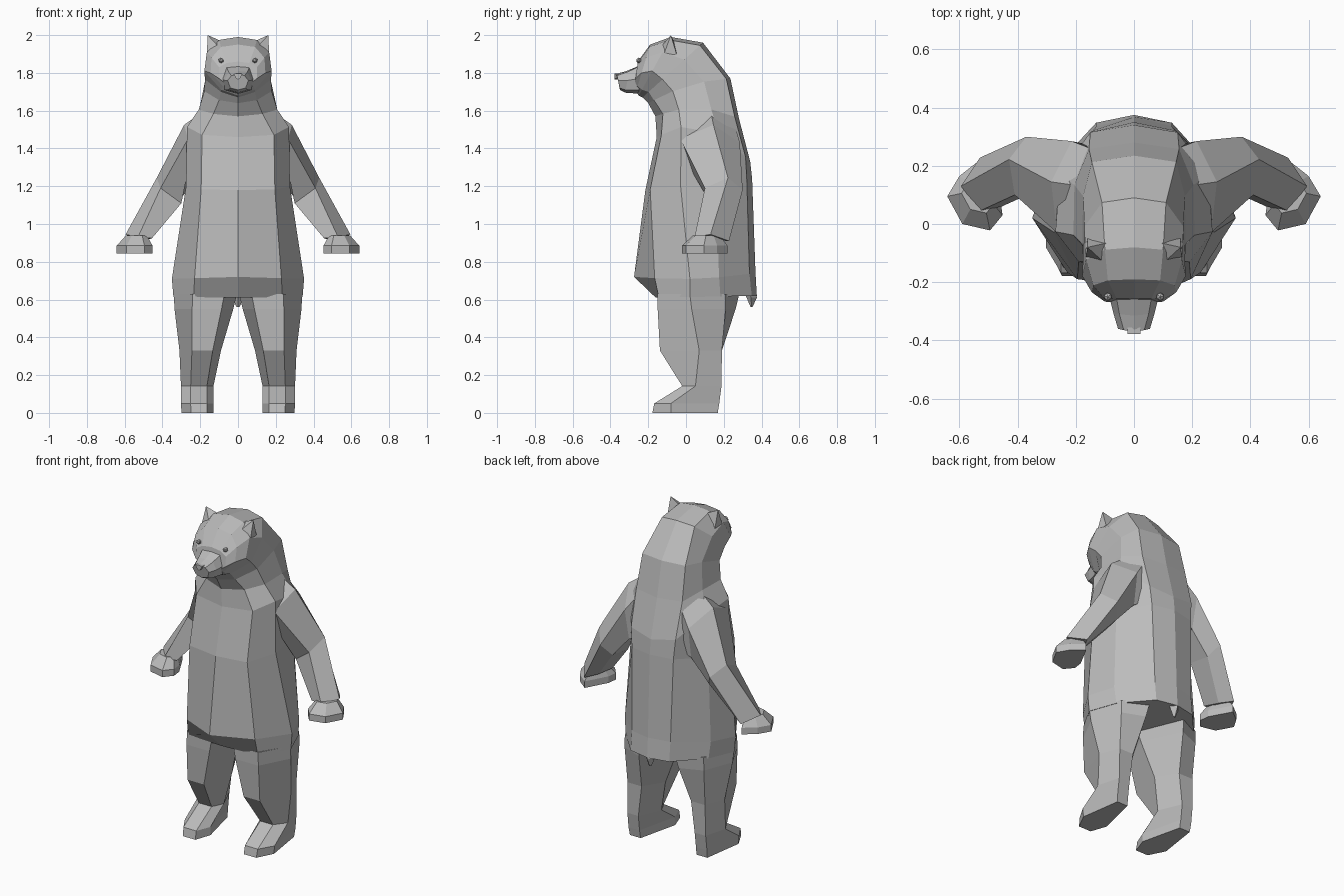
import bpy, bmesh, math
from mathutils import Vector

fur = bpy.data.materials.new("grey_fur")
fur.diffuse_color = (0.5, 0.5, 0.5, 1)


def finish(name, bm, mirror=True):
    """Turn a bmesh into a flat-shaded object, mirrored across x = 0."""
    if mirror:
        geom = bm.verts[:] + bm.edges[:] + bm.faces[:]
        bmesh.ops.mirror(bm, geom=geom, axis='X', merge_dist=0.0005)
    bmesh.ops.recalc_face_normals(bm, faces=bm.faces[:])
    me = bpy.data.meshes.new(name)
    bm.to_mesh(me)
    bm.free()
    me.materials.append(fur)
    ob = bpy.data.objects.new(name, me)
    bpy.context.collection.objects.link(ob)


def loft(name, rings, half=False):
    """Skin a list of rings; half rings run from centre to centre and are completed."""
    bm = bmesh.new()
    if half:
        rings = [r + [(-x, y, z) for x, y, z in r[-2:0:-1]] for r in rings]
    rows = [[bm.verts.new(p) for p in r] for r in rings]
    n = len(rows[0])
    for a, b in zip(rows, rows[1:]):
        for i in range(n):
            j = (i + 1) % n
            bm.faces.new((a[i], a[j], b[j], b[i]))
    bm.faces.new(rows[0])
    bm.faces.new(rows[-1][::-1])
    finish(name, bm, not half)


def trunk_ring(yf, zf, yb, zb, rise, panel, side, flank, back, t1, t2, t3):
    """Half section from belly centre to spine; t is the share of the way back."""
    ts = (0, t1, t2, t3, .95, 1)
    xs = (0, panel, side, flank, back, 0)
    return [(x, yf + (yb - yf) * t, zf + (zb - zf) * t + rise * math.sin(math.pi * t))
            for x, t in zip(xs, ts)]


def leg_ring(z, xi, xo, yf, ym, yb):
    """Six-sided leg section between an inner and outer x."""
    def at(f):
        return xi + (xo - xi) * f
    rump = max(0, z - .33) * .24
    return [(at(.2), yf, z), (at(.7), yf, z), (xo, ym, z),
            (at(.78), yb, z), (at(.35), yb + rump, z), (xi, ym, z)]


# Torso, neck and skull: front y z, back y z, rise, four widths, three shares
loft("body", [trunk_ring(*r) for r in (
    (-.16, .61, .375, .62, 0, .235, .342, .28, .13, .03, .34, .64),
    (-.275, .72, .368, .74, -.02, .23, .35, .29, .13, .17, .46, .70),
    (-.215, 1.18, .35, 1.24, 0, .195, .275, .26, .14, .045, .33, .66),
    (-.155, 1.46, .34, 1.33, .12, .19, .27, .255, .15, .05, .26, .66),
    (-.162, 1.57, .28, 1.56, .05, .13, .208, .205, .155, .09, .28, .67),
    (-.20, 1.64, .235, 1.77, .03, .10, .178, .175, .145, .07, .3, .68),
    (-.23, 1.67, .09, 1.96, 0, .09, .175, .17, .11, .1, .33, .69),
    (-.25, 1.68, -.08, 1.99, 0, .09, .178, .165, .10, .1, .42, .74),
    (-.265, 1.70, -.19, 1.95, 0, .08, .145, .14, .09, .12, .4, .72),
    (-.275, 1.71, -.255, 1.86, 0, .06, .10, .10, .06, .2, .4, .8))], half=True)

# Muzzle and nose
loft("muzzle", [
    [(0, -.25, 1.69), (.07, -.25, 1.71), (.085, -.25, 1.77), (.06, -.255, 1.83), (0, -.255, 1.835)],
    [(0, -.32, 1.695), (.05, -.32, 1.71), (.07, -.31, 1.76), (.05, -.31, 1.805), (0, -.315, 1.81)],
    [(0, -.35, 1.71), (.04, -.35, 1.72), (.055, -.36, 1.76), (.035, -.365, 1.785), (0, -.37, 1.795)],
], half=True)
loft("nose", [[(0, y, 1.765), (.011, y, 1.77), (.023, y, 1.795), (0, y, 1.797)]
              for y in (-.355, -.379)], half=True)

# Arms: each section runs outer, front, inner, inner back, back
loft("arms", [
    [(.18, .13, 1.60), (.18, -.02, 1.49), (.18, .05, 1.27), (.14, .27, 1.28), (.15, .26, 1.52)],
    [(.285, .145, 1.525), (.265, -.03, 1.45), (.265, .03, 1.28), (.21, .25, 1.24), (.215, .285, 1.43)],
    [(.43, .222, 1.245), (.41, .10, 1.19), (.30, .13, 1.11), (.325, .245, 1.11), (.37, .30, 1.18)],
    [(.595, .13, .945), (.53, .045, .93), (.455, .06, .925), (.485, .15, .915), (.53, .228, .91)],
])

# Front paws: one outline, drawn in towards the wrist at the top
paw = [(.642, .095), (.59, 0), (.495, -.022), (.452, .03), (.46, .09), (.53, .22), (.60, .165)]
loft("front_paws", [[(x + (.525 - x) * f, y + (.12 - y) * f, z) for x, y in paw]
                    for z, f in ((.94, .42), (.885, 0), (.845, 0))])

# Legs running down into the feet: height, inner and outer x, front, middle and back y
loft("legs", [leg_ring(*r) for r in (
    (.63, .005, .340, -.15, .02, .21),
    (.55, .025, .336, -.15, .03, .21),
    (.33, .09, .31, -.138, .07, .19),
    (.142, .13, .302, -.02, .05, .188),
    (.05, .13, .303, -.168, -.08, .176),
    (0, .13, .298, -.178, -.08, .168))])

# Ears: four-sided spikes leaning outward
bm = bmesh.new()
base = [bm.verts.new(p) for p in
        [(.10, -.135, 1.935), (.166, -.12, 1.89), (.16, -.05, 1.90), (.07, -.06, 1.96)]]
tip = bm.verts.new((.16, -.08, 2.0))
for i in range(4):
    bm.faces.new((base[i], base[(i + 1) % 4], tip))
bm.faces.new(base)
finish("ears", bm)

# Eyes
bm = bmesh.new()
bmesh.ops.create_icosphere(bm, subdivisions=1, radius=.015)
bmesh.ops.translate(bm, verts=bm.verts[:], vec=Vector((.09, -.25, 1.866)))
finish("eyes", bm)

# Tail
loft("tail", [
    [(0, .30, .66), (.04, .33, .66), (0, .372, .66)],
    [(0, .325, .60), (.03, .345, .61), (0, .375, .61)],
    [(0, .342, .56), (.008, .346, .56), (0, .352, .56)],
], half=True)
